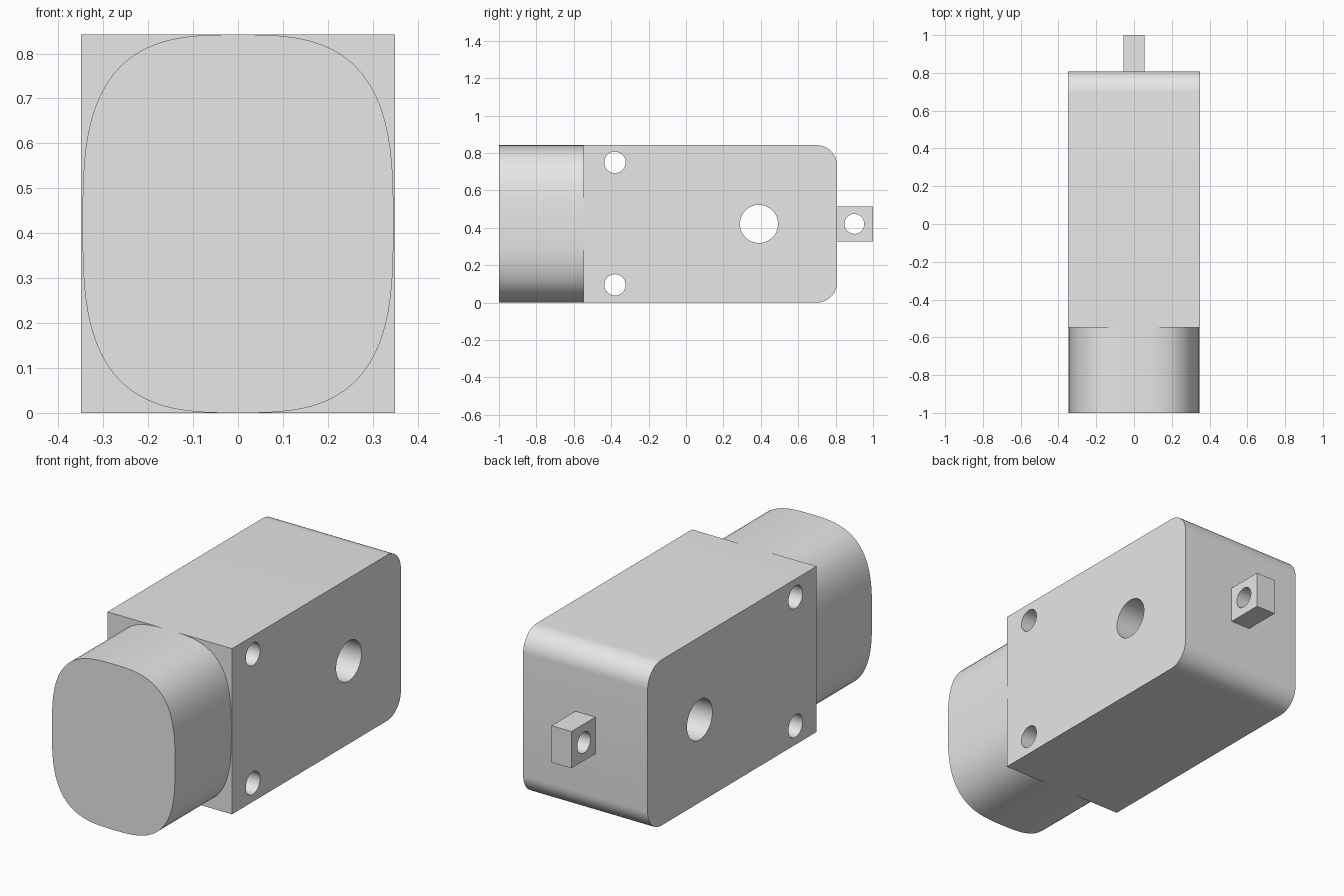
import bpy, bmesh, math
from mathutils import Matrix

cube = bpy.data.objects.get("Cube")
if cube:
    bpy.data.objects.remove(cube, do_unlink=True)

HEIGHT = 0.842
MID = HEIGHT / 2

grey = bpy.data.materials.new("light_grey")
grey.use_nodes = True
grey.diffuse_color = (0.8, 0.8, 0.8, 1)
grey.node_tree.nodes["Principled BSDF"].inputs["Base Color"].default_value = (0.8, 0.8, 0.8, 1)


def add_object(name, bm):
    bmesh.ops.recalc_face_normals(bm, faces=bm.faces)
    mesh = bpy.data.meshes.new(name)
    bm.to_mesh(mesh)
    bm.free()
    mesh.materials.append(grey)
    obj = bpy.data.objects.new(name, mesh)
    bpy.context.collection.objects.link(obj)
    return obj


def box(name, half_x, y, z, corner=0):
    """Box between y and z limits, optionally rounding its upper and lower back edges."""
    bm = bmesh.new()
    bmesh.ops.create_cube(bm, size=1)
    for v in bm.verts:
        v.co = (half_x * 2 * v.co.x,
                y[1] if v.co.y > 0 else y[0],
                z[1] if v.co.z > 0 else z[0])
    if corner:
        edges = [e for e in bm.edges
                 if all(v.co.y > y[1] - 1e-4 for v in e.verts)
                 and abs(e.verts[0].co.x - e.verts[1].co.x) > half_x]
        bmesh.ops.bevel(bm, geom=edges, offset=corner, segments=12,
                        profile=0.5, affect='EDGES')
    return add_object(name, bm)


def drill(obj, holes):
    """Cut round holes (y, z, radius) straight through along x."""
    bm = bmesh.new()
    for y, z, radius in holes:
        place = Matrix.Translation((0, y, z)) @ Matrix.Rotation(math.pi / 2, 4, 'Y')
        bmesh.ops.create_cone(bm, cap_ends=True, segments=48, radius1=radius,
                              radius2=radius, depth=2, matrix=place)
    cutter = add_object(obj.name + "_cutter", bm)
    cutter.hide_render = True
    mod = obj.modifiers.new("holes", 'BOOLEAN')
    mod.operation = 'DIFFERENCE'
    mod.solver = 'EXACT'
    mod.object = cutter
    bpy.context.view_layer.objects.active = obj
    bpy.ops.object.modifier_apply(modifier=mod.name)
    bpy.data.objects.remove(cutter, do_unlink=True)


# Gearbox housing with shaft hole and two mounting holes
housing = box("gearbox_housing", 0.35, (-0.548, 0.808), (0, HEIGHT), corner=0.11)
drill(housing, [(0.39, MID, 0.102), (-0.38, 0.75, 0.057), (-0.38, 0.095, 0.057)])

# Mounting tab at the back
tab = box("mounting_tab", 0.056, (0.808, 1), (0.328, 0.515))
drill(tab, [(0.9, MID, 0.053)])

# Motor can: soft-cornered section pushed out along y
bm = bmesh.new()
ring = []
for i in range(96):
    a = math.tau * i / 96
    c, s = math.cos(a), math.sin(a)
    r = (abs(c) ** 3.05 + abs(s) ** 3.05) ** (-1 / 3.05)
    ring.append(bm.verts.new((0.346 * r * c, -1, MID + MID * r * s)))
front = bm.faces.new(ring)
grown = bmesh.ops.extrude_face_region(bm, geom=[front], use_keep_orig=True)
for v in grown["geom"]:
    if isinstance(v, bmesh.types.BMVert):
        v.co.y = -0.548
motor = add_object("motor_can", bm)

# Smooth the round surfaces, keep the edges crisp
bpy.ops.object.select_all(action='DESELECT')
for obj in (housing, tab, motor):
    obj.select_set(True)
bpy.context.view_layer.objects.active = housing
bpy.ops.object.shade_smooth_by_angle(angle=math.radians(30))
